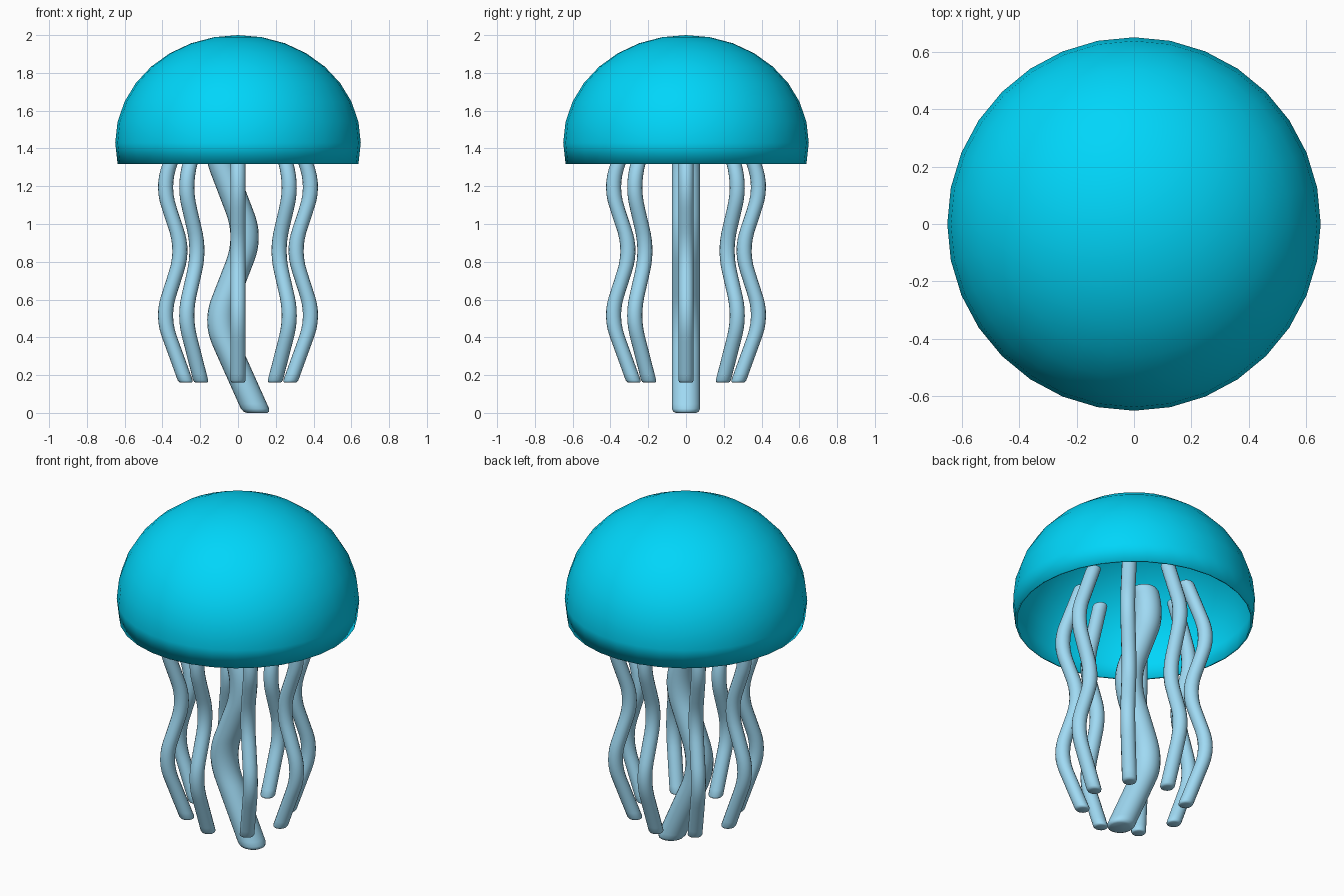
import bpy, bmesh, math

if "Cube" in bpy.data.objects:
    bpy.data.objects.remove(bpy.data.objects["Cube"])


def material(name, color):
    m = bpy.data.materials.new(name)
    m.diffuse_color = (*color, 1)
    m.use_nodes = True
    m.node_tree.nodes["Principled BSDF"].inputs["Base Color"].default_value = m.diffuse_color
    return m


def finish(name, bm, mat):
    bmesh.ops.recalc_face_normals(bm, faces=bm.faces)
    me = bpy.data.meshes.new(name)
    bm.to_mesh(me)
    bm.free()
    for p in me.polygons:
        p.use_smooth = True
    me.materials.append(mat)
    ob = bpy.data.objects.new(name, me)
    bpy.context.collection.objects.link(ob)
    return ob


def linear(path, z):
    # path: (z, offset) pairs going up; end segments extrapolate
    i = 0
    while i < len(path) - 2 and z > path[i + 1][0]:
        i += 1
    (z0, r0), (z1, r1) = path[i], path[i + 1]
    return r0 + (r1 - r0) * (z - z0) / (z1 - z0)


def tentacle(name, path, radius, angle, mat, window, sides=16, steps=40):
    bm = bmesh.new()
    z0, z1 = path[0][0], path[-1][0]
    # level rings with rounded ends
    b = radius * 0.3
    levels = [(z0, radius * 0.72), (z0 + b * 0.3, radius * 0.9)]
    levels += [(z0 + b + (z1 - z0 - 2 * b) * i / steps, radius) for i in range(steps + 1)]
    levels += [(z1 - b * 0.3, radius * 0.9), (z1, radius * 0.72)]
    rings = []
    for z, r in levels:
        off = sum(linear(path, z + window * k / 6) for k in range(-6, 7)) / 13
        cx, cy = off * math.cos(angle), off * math.sin(angle)
        rings.append([bm.verts.new((cx + r * math.cos(2 * math.pi * k / sides),
                                    cy + r * math.sin(2 * math.pi * k / sides), z))
                      for k in range(sides)])
    for a, c in zip(rings, rings[1:]):
        for k in range(sides):
            n = (k + 1) % sides
            bm.faces.new((a[k], a[n], c[n], c[k]))
    bm.faces.new(rings[0][::-1])
    bm.faces.new(rings[-1])
    return finish(name, bm, mat)


bell_blue = material("bell_blue", (0.0, 0.67, 0.95))
pale_blue = material("pale_blue", (0.35, 0.70, 0.90))

# Bell: flattened sphere cut one ring below its equator, hollowed to a thin shell
bm = bmesh.new()
bmesh.ops.create_uvsphere(bm, u_segments=32, v_segments=16, radius=1)
bmesh.ops.delete(bm, geom=[v for v in bm.verts if v.co.z < -0.25], context='VERTS')
for v in bm.verts:
    v.co = (v.co.x * 0.65, v.co.y * 0.65, 1.43 + v.co.z * 0.57)
bell = finish("bell", bm, bell_blue)
shell = bell.modifiers.new("shell", 'SOLIDIFY')
shell.thickness = 0.01
shell.offset = -1

# Ring of eight thin tentacles
thin = [(0.16, 0.275), (0.51, 0.402), (0.86, 0.29), (1.2, 0.402), (1.54, 0.28)]
for i in range(8):
    tentacle(f"tentacle_{i + 1}", thin, 0.04, i * math.pi / 4, pale_blue, 0.1)

# Thick central arm swaying from side to side
thick = [(0.0, 0.10), (0.48, -0.115), (0.93, 0.06), (1.40, -0.12), (1.54, -0.07)]
tentacle("central_arm", thick, 0.075, 0, pale_blue, 0.12, sides=20, steps=60)
